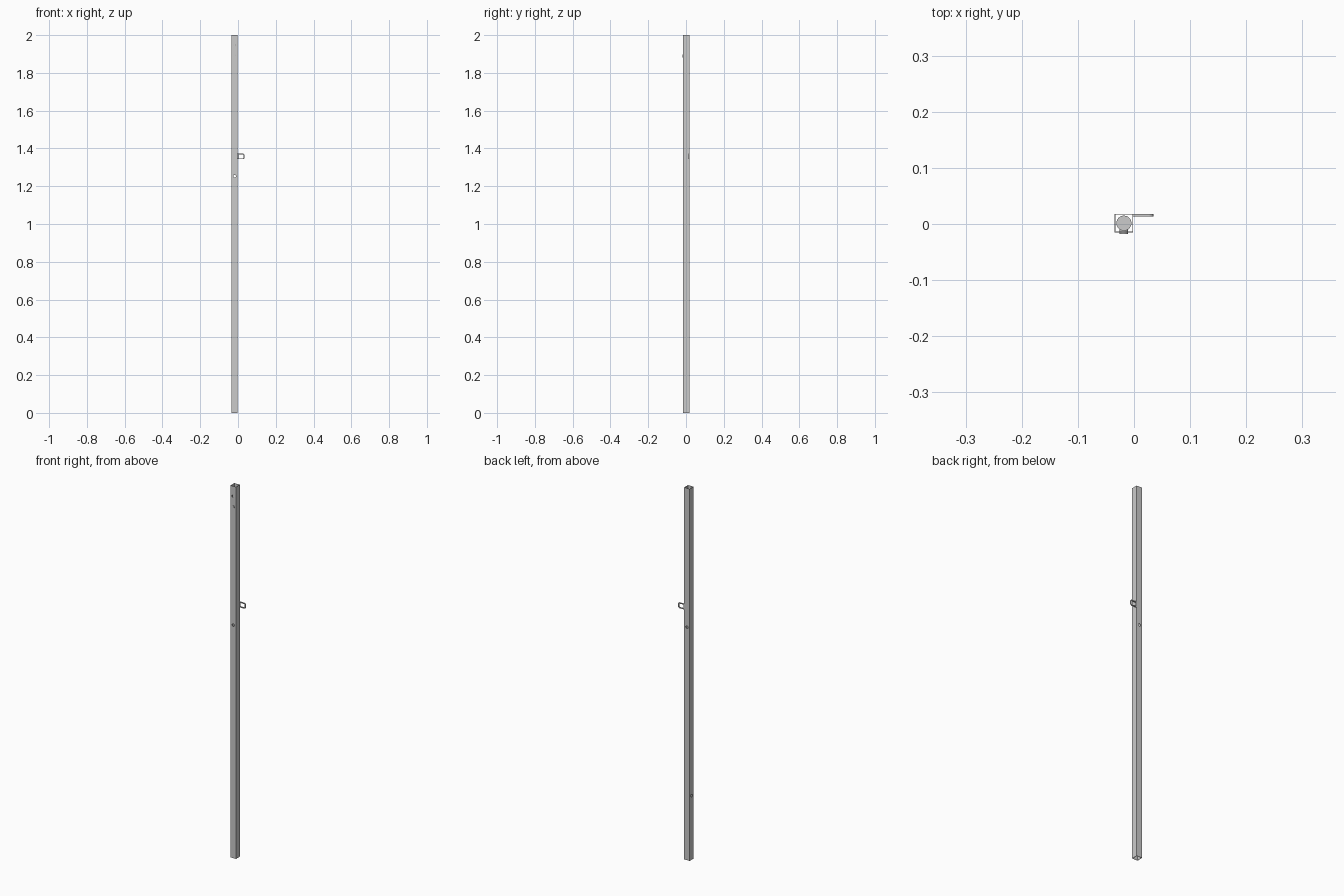
import bpy, bmesh, math
from mathutils import Matrix, Vector

if "Cube" in bpy.data.objects:
    bpy.data.objects.remove(bpy.data.objects["Cube"])

CX, CY = -0.018, 0.0015      # tube axis
HALF, WALL = 0.0165, 0.0015  # half width and wall thickness


def mesh_object(name, bm):
    bmesh.ops.recalc_face_normals(bm, faces=bm.faces)
    me = bpy.data.meshes.new(name)
    bm.to_mesh(me)
    bm.free()
    ob = bpy.data.objects.new(name, me)
    bpy.context.collection.objects.link(ob)
    return ob


def cylinder(name, start, end, radius, sides=24):
    a, b = Vector(start), Vector(end)
    rot = (b - a).to_track_quat('Z', 'Y').to_matrix().to_4x4()
    bm = bmesh.new()
    bmesh.ops.create_cone(bm, cap_ends=True, segments=sides, radius1=radius, radius2=radius,
                          depth=(b - a).length, matrix=Matrix.Translation((a + b) / 2) @ rot)
    ob = mesh_object(name, bm)
    bpy.context.view_layer.objects.active = ob
    ob.select_set(True)
    bpy.ops.object.shade_smooth_by_angle(angle=math.radians(35))
    ob.select_set(False)
    return ob


def extruded_frame(name, outer, inner, direction):
    """Band between two matching closed loops, extruded into a solid."""
    bm = bmesh.new()
    o = [bm.verts.new(p) for p in outer]
    i = [bm.verts.new(p) for p in inner]
    n = len(o)
    faces = [bm.faces.new((o[k], o[(k + 1) % n], i[(k + 1) % n], i[k])) for k in range(n)]
    new = bmesh.ops.extrude_face_region(bm, geom=faces, use_keep_orig=True)
    verts = [g for g in new['geom'] if isinstance(g, bmesh.types.BMVert)]
    bmesh.ops.translate(bm, verts=verts, vec=direction)
    return mesh_object(name, bm)


def square(h):
    return [(CX + sx * h, CY + sy * h, 0) for sx, sy in ((-1, -1), (1, -1), (1, 1), (-1, 1))]


# Open square tube
post = extruded_frame("post_tube", square(HALF), square(HALF - WALL), (0, 0, 2))

# Drilled holes: two at the front, one right through, one in the left wall
FRONT, BACK = CY - HALF, CY + HALF
drills = [((CX, -0.03, 1.947), (CX, 0, 1.947), 0.008),
          ((CX, -0.03, 1.889), (CX, 0, 1.889), 0.008),
          ((CX, -0.03, 1.253), (CX, 0.03, 1.253), 0.007),
          ((-0.05, CY, 0.345), (CX, CY, 0.345), 0.007)]
for k, (a, b, r) in enumerate(drills):
    cutter = cylinder(f"hole_cutter_{k}", a, b, r)
    cutter.hide_render = True
    cutter.hide_viewport = True
    mod = post.modifiers.new("hole", 'BOOLEAN')
    mod.operation = 'DIFFERENCE'
    mod.solver = 'EXACT'
    mod.object = cutter

# Latch: round bolt inside the tube with a pin poking out of the front
cylinder("latch_bolt", (CX, CY, 1.865), (CX, CY, 1.975), 0.0135)
cylinder("latch_pin", (CX, -0.018, 1.889), (CX, CY, 1.889), 0.0075)

# Side eyelet: flat rounded loop welded flush with the back
def eyelet_loop(x0, x1, z0, z1, r, y=0.013, steps=4):
    pts = [(x0, y, z0)]
    for cz, a0 in ((z0 + r, -90), (z1 - r, 0)):
        for s in range(steps + 1):
            a = math.radians(a0 + 90 * s / steps)
            pts.append((x1 - r + r * math.cos(a), y, cz + r * math.sin(a)))
    return pts + [(x0, y, z1)]

extruded_frame("eyelet", eyelet_loop(-0.0015, 0.0345, 1.343, 1.373, 0.008),
               eyelet_loop(0.003, 0.0295, 1.348, 1.368, 0.003), (0, 0.005, 0))
